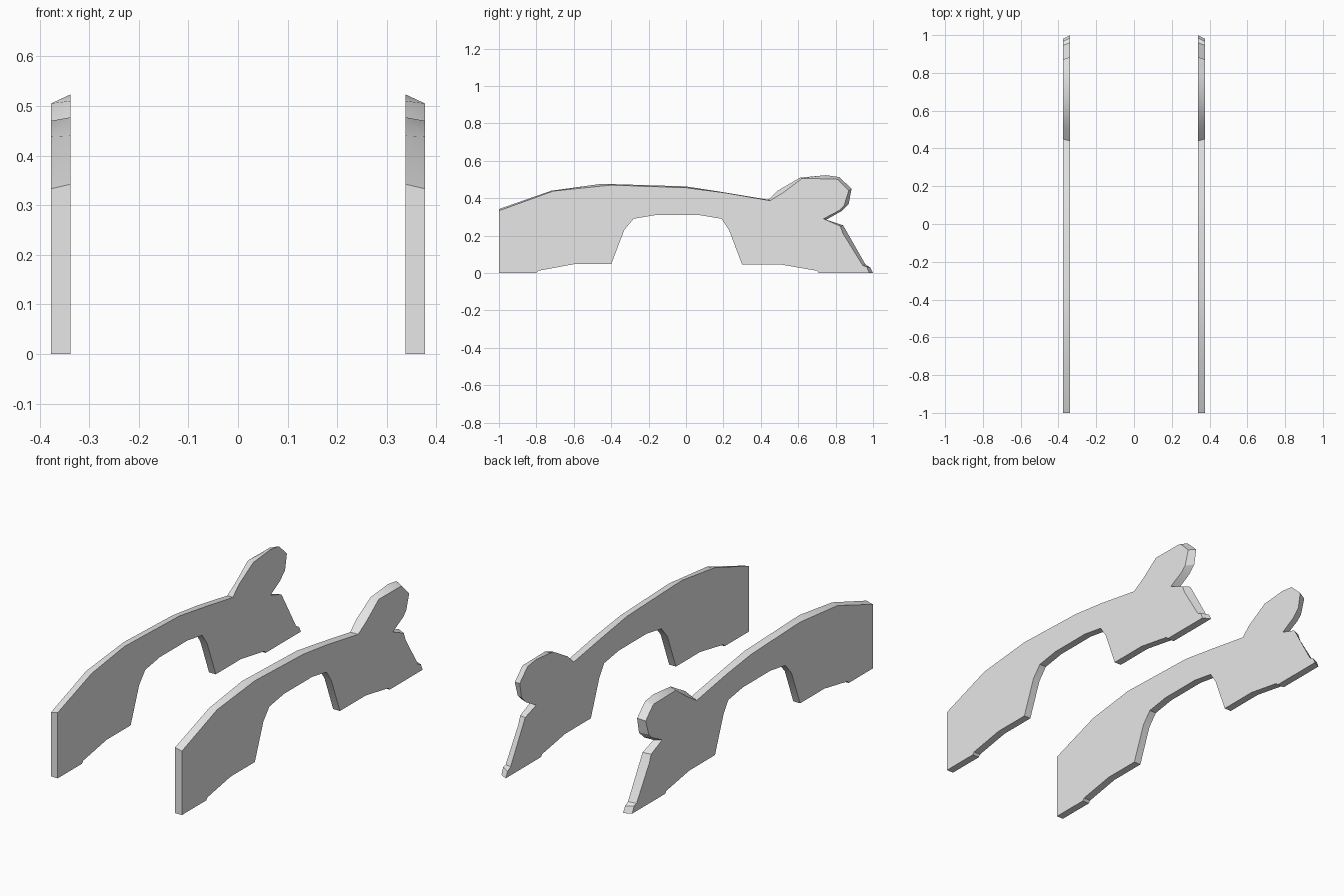
import bpy
import bmesh
import math

default_cube = bpy.data.objects.get("Cube")
if default_cube:
    bpy.data.objects.remove(default_cube, do_unlink=True)

OUTER_X, INNER_X = 0.377, 0.338

# Single neutral grey for both panels
grey = bpy.data.materials.new("plain grey")
grey.use_nodes = True
colour = (0.8, 0.8, 0.8, 1)
grey.diffuse_color = colour
grey.node_tree.nodes["Principled BSDF"].inputs["Base Color"].default_value = colour

# Lower edge (y, z), back to front: rear foot, arched cut-out, front foot
lower_edge = [
    (.71, 0), (.7, .012), (.51, .045), (.3, .045), (.23, .23), (.19, .29),
    (.07, .31), (-.16, .31), (-.28, .29), (-.33, .23), (-.4, .047),
    (-.6, .047), (-.79, .012), (-.8, 0), (-1, 0),
]

# Upper edge (y, z), front to back: long arch, round lobe, notch, sloping tail, toe
upper_outer = [
    (-1, .333), (-.71, .438), (-.4, .47), (0, .456), (.2, .43), (.45, .387),
    (.52, .43), (.62, .505), (.8, .503), (.81, .5), (.87, .44), (.845, .36),
    (.82, .335), (.735, .29), (.825, .25), (.84, .21), (.945, .04),
    (.965, .035), (.98, 0),
]

# The inner face stands slightly higher and further back, bevelling the rim
upper_inner = [
    (-1, .342), (-.72, .44), (-.45, .477), (0, .463), (.2, .432), (.44, .392),
    (.49, .44), (.61, .51), (.75, .523), (.82, .513), (.885, .45), (.87, .37),
    (.83, .33), (.75, .285), (.84, .255), (.86, .22), (.96, .045),
    (.985, .03), (1, 0),
]


def build_side_panel(name, side):
    """Join the outer and inner outlines into one solid panel."""
    mesh = bpy.data.meshes.new(name)
    panel = bpy.data.objects.new(name, mesh)
    bpy.context.collection.objects.link(panel)
    mesh.materials.append(grey)

    bm = bmesh.new()
    outer = [bm.verts.new((side * OUTER_X, y, z)) for y, z in upper_outer + lower_edge]
    inner = [bm.verts.new((side * INNER_X, y, z)) for y, z in upper_inner + lower_edge]
    bm.faces.new(outer)
    bm.faces.new(list(reversed(inner)))
    for i in range(len(outer)):
        bm.faces.new((outer[i - 1], inner[i - 1], inner[i], outer[i]))
    bmesh.ops.recalc_face_normals(bm, faces=bm.faces)
    bm.to_mesh(mesh)
    bm.free()

    # Soften the gentle bends of the rim, keep the corners crisp
    bpy.ops.object.select_all(action="DESELECT")
    panel.select_set(True)
    bpy.context.view_layer.objects.active = panel
    bpy.ops.object.shade_smooth_by_angle(angle=math.radians(30))


build_side_panel("left_side_panel", 1)
build_side_panel("right_side_panel", -1)
